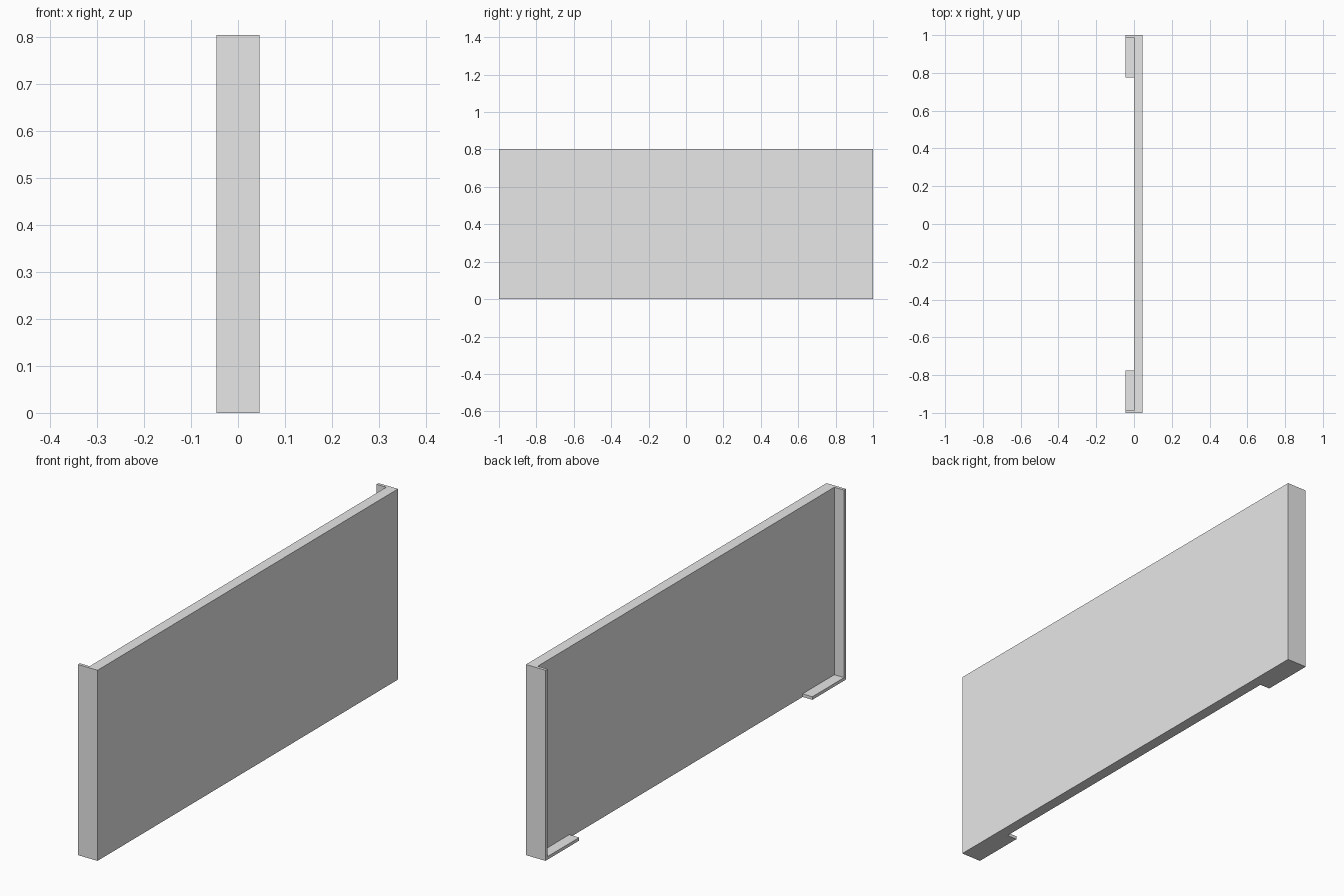
import bpy

cube = bpy.data.objects.get("Cube")
if cube:
    bpy.data.objects.remove(cube, do_unlink=True)

GREY = (0.8, 0.8, 0.8, 1.0)
grey = bpy.data.materials.new("light_grey")
grey.use_nodes = True
grey.diffuse_color = GREY
grey.node_tree.nodes["Principled BSDF"].inputs["Base Color"].default_value = GREY

HALF_X, HALF_Y, HEIGHT = 0.0455, 1.0, 0.803
SHEET = 0.013      # thickness of the flanges and tabs
TAB = 0.224        # length of each bottom tab


def box(name, low, high):
    bpy.ops.mesh.primitive_cube_add(
        size=1, location=[(a + b) / 2 for a, b in zip(low, high)])
    ob = bpy.context.object
    ob.name = name
    ob.scale = [b - a for a, b in zip(low, high)]
    bpy.ops.object.transform_apply(location=False, rotation=False, scale=True)
    ob.data.materials.append(grey)
    return ob


# Main flat panel
box("panel", (0, -HALF_Y, 0), (HALF_X, HALF_Y, HEIGHT))

# Upright end flange and short bottom tab at each end
for side, sign in (("front", -1), ("back", 1)):
    def span(inner, outer):
        return sorted((sign * inner, sign * outer))

    a, b = span(HALF_Y - SHEET, HALF_Y)
    box(side + "_end_flange", (-HALF_X, a, 0), (0, b, HEIGHT))
    a, b = span(HALF_Y - TAB, HALF_Y - SHEET)
    box(side + "_bottom_tab", (-HALF_X, a, 0), (0, b, SHEET))
